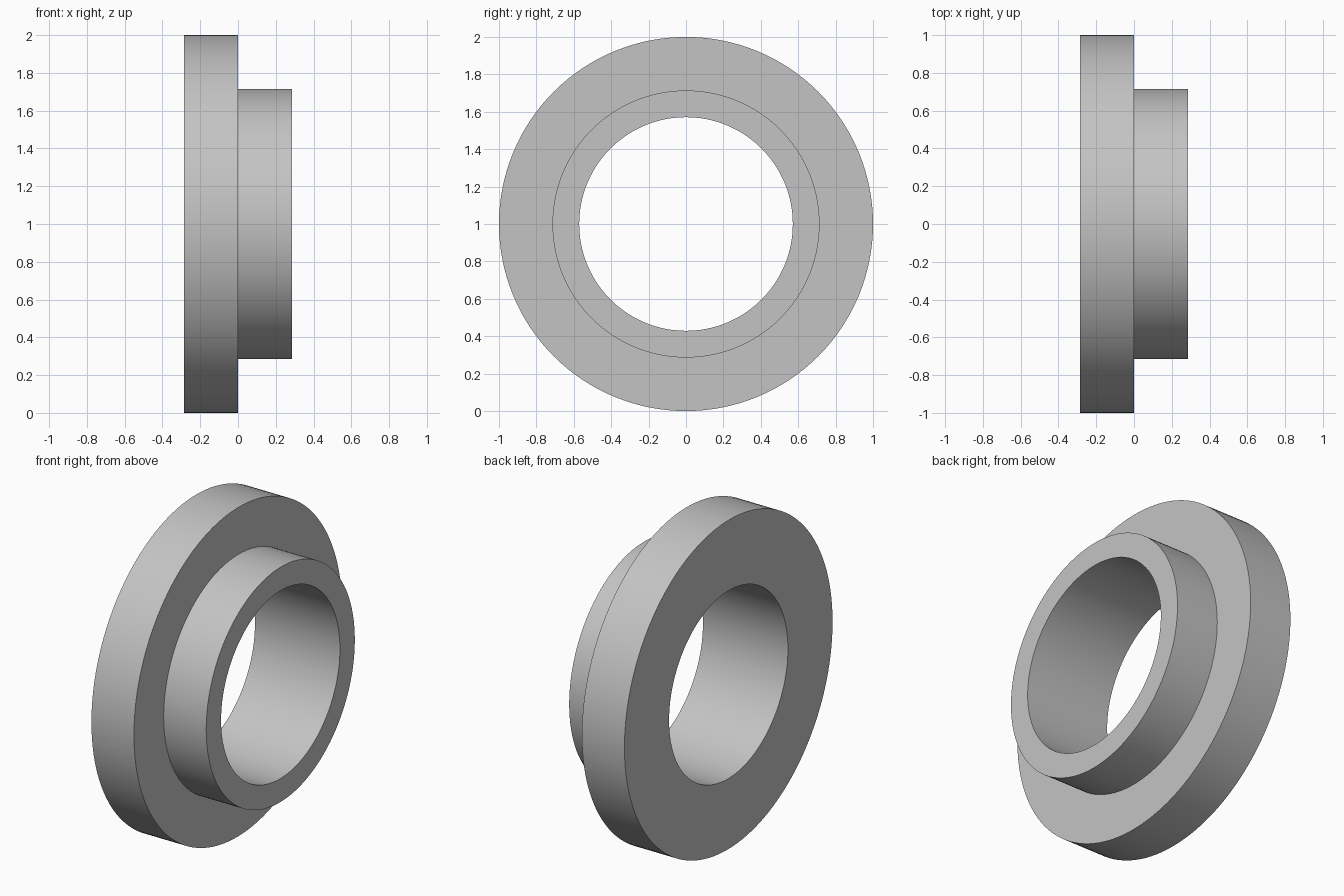
import bpy
import bmesh
from math import cos, sin, tau, radians

cube = bpy.data.objects.get("Cube")
if cube:
    bpy.data.objects.remove(cube, do_unlink=True)

SEGMENTS = 128
HALF_LENGTH = 0.286
BORE, COLLAR, FLANGE = 0.571, 0.714, 1.0

# Plain grey metal
grey = bpy.data.materials.new("grey_metal")
grey.use_nodes = True
colour = (0.55, 0.55, 0.55, 1)
grey.diffuse_color = colour
grey.node_tree.nodes["Principled BSDF"].inputs["Base Color"].default_value = colour

# Stepped cross-section (x, radius), revolved around the x axis
profile = [
    (-HALF_LENGTH, BORE),
    (-HALF_LENGTH, FLANGE),
    (0, FLANGE),
    (0, COLLAR),
    (HALF_LENGTH, COLLAR),
    (HALF_LENGTH, BORE),
]

bm = bmesh.new()
rings = []
for i in range(SEGMENTS):
    a = tau * i / SEGMENTS
    rings.append([bm.verts.new((x, r * cos(a), r * sin(a))) for x, r in profile])
for i, ring in enumerate(rings):
    following = rings[(i + 1) % SEGMENTS]
    for j in range(len(profile)):
        k = (j + 1) % len(profile)
        bm.faces.new((ring[j], ring[k], following[k], following[j]))
bmesh.ops.recalc_face_normals(bm, faces=bm.faces)

mesh = bpy.data.meshes.new("flanged_bushing")
bm.to_mesh(mesh)
bm.free()
mesh.materials.append(grey)

# Flange and collar with a through bore
bushing = bpy.data.objects.new("flanged_bushing", mesh)
bushing.location.z = FLANGE
bpy.context.collection.objects.link(bushing)
bpy.context.view_layer.objects.active = bushing
bushing.select_set(True)
bpy.ops.object.shade_smooth_by_angle(angle=radians(30))
